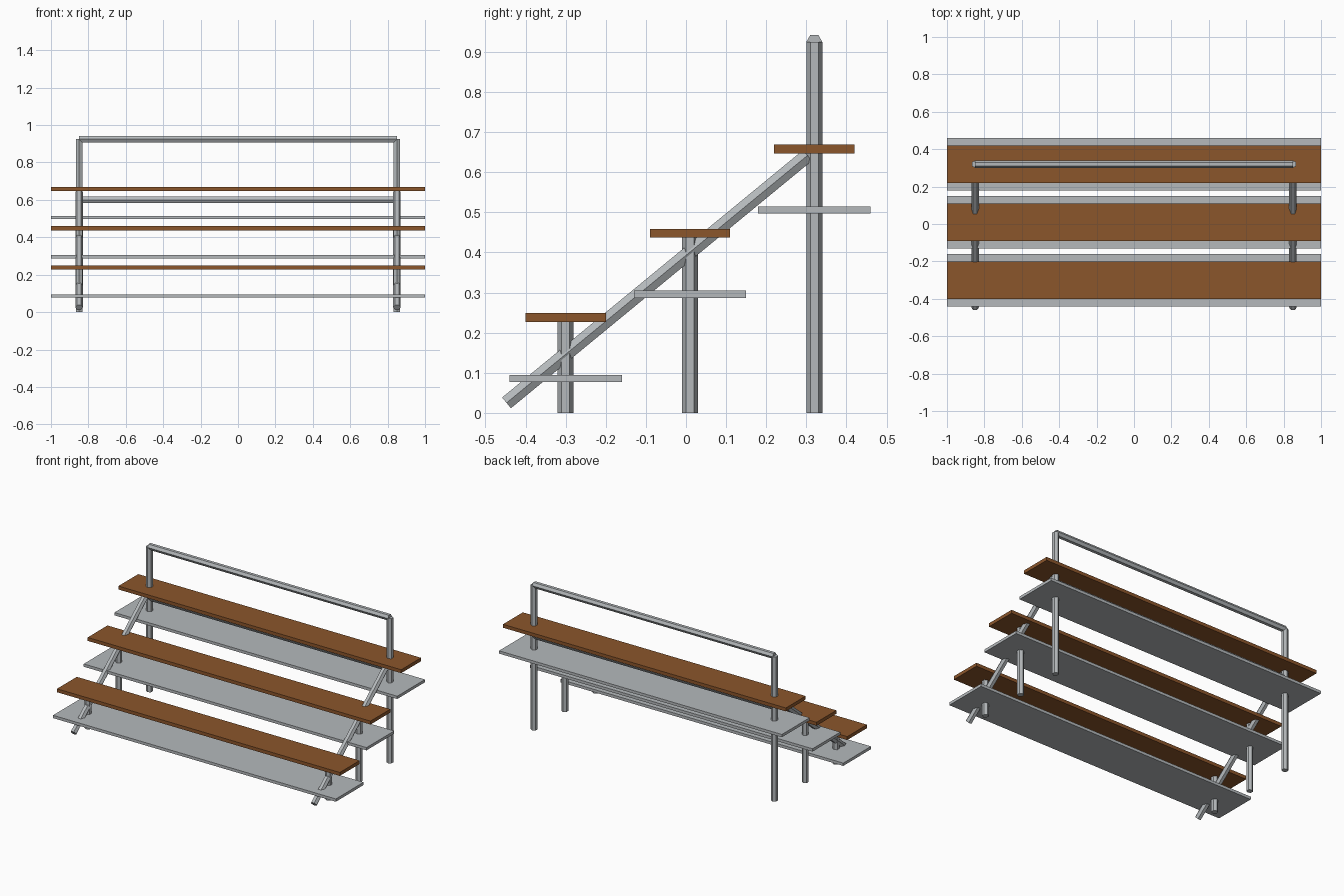
import bpy
import math
from mathutils import Vector

cube = bpy.data.objects.get("Cube")
if cube:
    bpy.data.objects.remove(cube, do_unlink=True)


def material(name, rgb):
    m = bpy.data.materials.new(name)
    m.use_nodes = True
    m.diffuse_color = (*rgb, 1)
    m.node_tree.nodes["Principled BSDF"].inputs["Base Color"].default_value = (*rgb, 1)
    return m


wood = material("brown wood", (0.26, 0.092, 0.024))
metal = material("grey metal", (0.46, 0.485, 0.50))

PIPE_RADIUS = 0.02
PIPE_X = 0.85
STEP = Vector((0, 0.31, 0.21))


def plank(name, centre, depth, thickness, mat):
    bpy.ops.mesh.primitive_cube_add(size=1, location=centre)
    ob = bpy.context.object
    ob.name = name
    ob.scale = (2, depth, thickness)
    bpy.ops.object.transform_apply(location=False, rotation=False)
    ob.data.materials.append(mat)


def pipe(name, start, end, spin=0):
    """Six-sided tube between two points, turned about its own axis by spin."""
    start, end = Vector(start), Vector(end)
    axis = end - start
    bpy.ops.mesh.primitive_cylinder_add(vertices=6, radius=PIPE_RADIUS, depth=axis.length)
    ob = bpy.context.object
    ob.name = name
    turn = axis.to_track_quat('Z', 'Y').to_matrix().to_4x4()
    ob.matrix_world = turn
    # Put one corner along the requested direction
    corner = turn.to_3x3().inverted() @ Vector((1, 0, 0) if spin else (0, 1, 0))
    angle = math.atan2(corner.y, corner.x) - math.pi / 2
    for v in ob.data.vertices:
        x, y = v.co.x, v.co.y
        v.co.x = x * math.cos(angle) - y * math.sin(angle)
        v.co.y = x * math.sin(angle) + y * math.cos(angle)
    ob.matrix_world.translation = (start + end) / 2
    ob.data.materials.append(metal)


# Three tiers of seats and footboards
for i, tier in enumerate(("lower", "middle", "upper")):
    plank(tier + "_seat", Vector((0, -0.30, 0.238)) + STEP * i, 0.20, 0.022, wood)
    plank(tier + "_footboard", Vector((0, -0.30, 0.086)) + STEP * i, 0.28, 0.018, metal)

# Side frames: posts and sloping brace
for side, x in (("left", PIPE_X), ("right", -PIPE_X)):
    for name, y, top in (("front", -0.30, 0.23), ("middle", 0.01, 0.44), ("back", 0.32, 0.925)):
        pipe(f"{side}_{name}_post", (x, y, 0), (x, y, top))
    pipe(side + "_brace", (x, -0.4475, 0.025), (x, 0.303, 0.642), spin=1)

# Back rail and the crossbar under the upper seat
for name, z in (("back_rail", 0.925), ("crossbar", 0.60)):
    pipe(name, (-PIPE_X, 0.32, z), (PIPE_X, 0.32, z))
